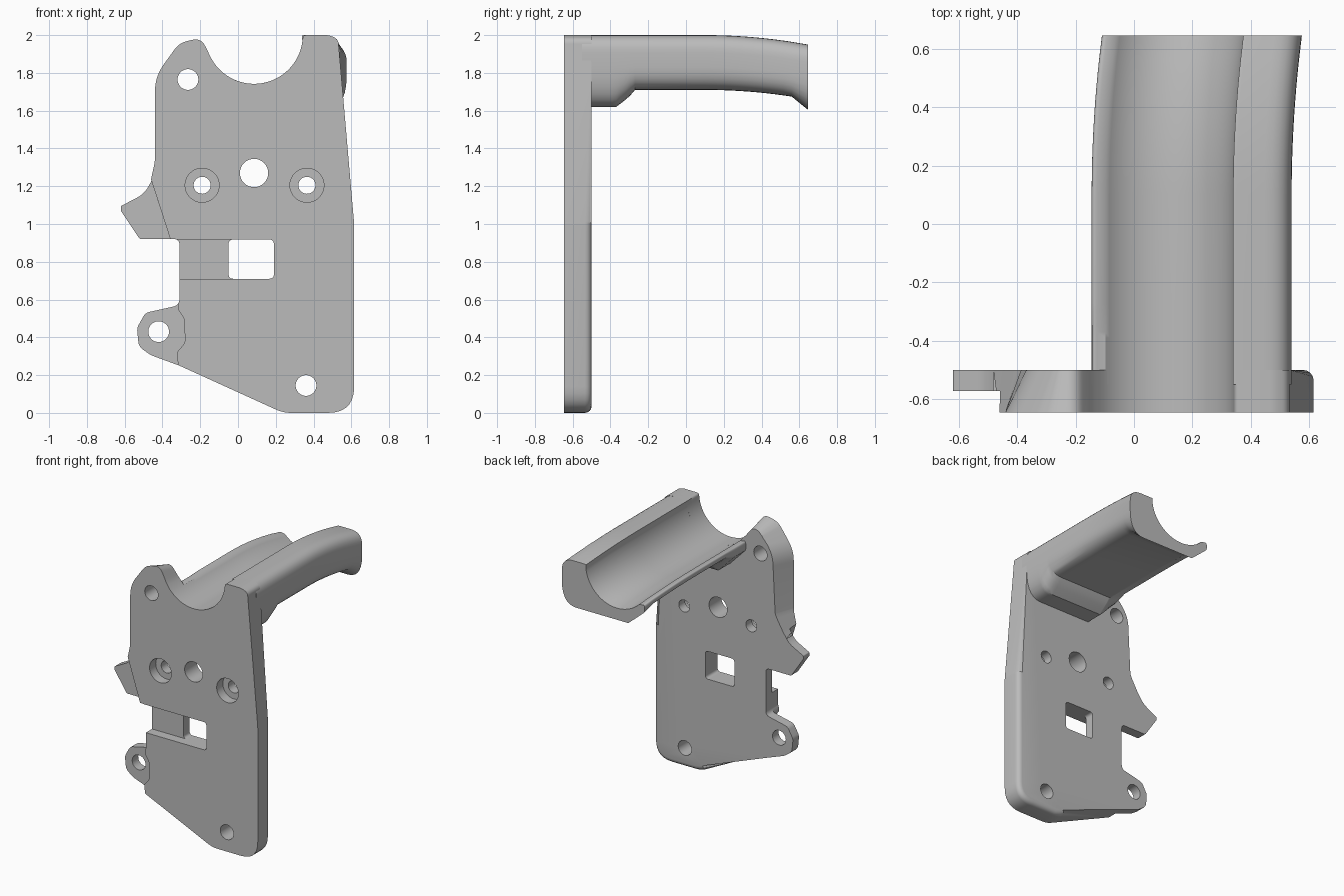
import bpy, bmesh, math
from mathutils import Vector

if "Cube" in bpy.data.objects:
    bpy.data.objects.remove(bpy.data.objects["Cube"], do_unlink=True)

grey = bpy.data.materials.new("plain grey")
grey.use_nodes = True
COLOR = (0.5, 0.5, 0.5, 1)
grey.diffuse_color = COLOR
grey.node_tree.nodes["Principled BSDF"].inputs["Base Color"].default_value = COLOR

FRONT, BACK, STEP = -0.645, -0.5, -0.572   # plate faces and depth of the front recesses


def clamp(v):
    return max(0.0, min(1.0, v))


def rounded(points, n=7):
    """Closed outline from (x, z, radius) corners."""
    out = []
    for i, (x, z, r) in enumerate(points):
        p = Vector((x, z))
        a = Vector(points[i - 1][:2]) - p
        b = Vector(points[(i + 1) % len(points)][:2]) - p
        if r == 0:
            out.append(p)
            continue
        d = min(r / math.tan(a.angle(b) / 2), 0.48 * a.length, 0.48 * b.length)
        s, e = p + a.normalized() * d, p + b.normalized() * d
        for k in range(n + 1):
            t = k / n
            out.append(s * (1 - t) ** 2 + p * 2 * t * (1 - t) + e * t * t)
    return out


def arc(cx, cz, r, a0, a1, n):
    angles = [math.radians(a0 + (a1 - a0) * k / n) for k in range(n + 1)]
    return [(cx + r * math.cos(a), cz + r * math.sin(a), 0) for a in angles]


def loft(name, sections):
    """Solid through equal-length loops of 3D points."""
    bm = bmesh.new()
    loops = [[bm.verts.new(p) for p in s] for s in sections]
    for l0, l1 in zip(loops, loops[1:]):
        for i in range(len(l0)):
            j = (i + 1) % len(l0)
            bm.faces.new((l0[i], l0[j], l1[j], l1[i]))
    bm.faces.new(loops[0])
    bm.faces.new(loops[-1])
    bmesh.ops.recalc_face_normals(bm, faces=bm.faces)
    mesh = bpy.data.meshes.new(name)
    bm.to_mesh(mesh)
    bm.free()
    mesh.materials.append(grey)
    obj = bpy.data.objects.new(name, mesh)
    bpy.context.collection.objects.link(obj)
    return obj


def prism(name, outline, y0, y1):
    return loft(name, [[(x, y, z) for x, z in outline] for y in (y0, y1)])


def boolean(obj, other, operation):
    mod = obj.modifiers.new(operation.title(), "BOOLEAN")
    mod.operation, mod.solver, mod.object = operation, "EXACT", other
    bpy.context.view_layer.objects.active = obj
    bpy.ops.object.modifier_apply(modifier=mod.name)
    bpy.data.objects.remove(other, do_unlink=True)


# Plate outline with saddle, horn, side spur and lower ear
saddle = arc(0.085, 2.0, 0.258, -8, -157, 30)
outline = rounded([
    (-0.31, 0.25, 0.03), (0.24, 0, 0.2), (0.615, 0, 0.14), (0.615, 1.0, 0.2),
    (0.53, 1.98, 0.15), (0.48, 2.0, 0.1), (0.345, 2.0, 0.03)] + saddle + [
    (-0.195, 1.985, 0.08), (-0.31, 1.96, 0.12), (-0.44, 1.78, 0.25),
    (-0.44, 1.33, 0.2), (-0.475, 1.17, 0.15), (-0.62, 1.095, 0.01),
    (-0.62, 1.07, 0.01), (-0.52, 0.92, 0.02), (-0.31, 0.92, 0.03),
    (-0.31, 0.57, 0.04), (-0.49, 0.53, 0.05), (-0.535, 0.45, 0.06),
    (-0.525, 0.35, 0.06), (-0.46, 0.305, 0.06)])
plate = prism("mounting_plate", outline, FRONT, BACK)

# Soften the back rim, then draft the horn toward the back
bm = bmesh.new()
bm.from_mesh(plate.data)
rim = [e for e in bm.edges if all(
    v.co.y > BACK - 0.001 and v.co.x > 0.1 and v.co.z < 1.7 for v in e.verts)]
bmesh.ops.bevel(bm, geom=rim, offset=0.035, segments=4, profile=0.5, affect="EDGES")
for v in bm.verts:
    x, y, z = v.co
    if x < -0.12 and z > 1.2:
        t = (y - FRONT) / (BACK - FRONT)
        v.co.x += 0.07 * t * clamp((z - 1.2) / 0.2) * clamp((-0.22 - x) / 0.15)
        v.co.z -= 0.04 * t * clamp((z - 1.85) / 0.1)
bm.to_mesh(plate.data)
bm.free()

# Front recesses: spur, slot and ear
recesses = {
    "spur_recess": [(-0.465, 1.25, 0), (-0.36, 0.925, 0), (-0.36, 0.85, 0),
                    (-0.8, 0.85, 0), (-0.8, 1.25, 0)],
    "slot_recess": [(-0.4, 0.71, 0), (0.0, 0.71, 0), (0.0, 0.918, 0), (-0.4, 0.918, 0)],
    "ear_recess": [(-0.31, 0.61, 0), (-0.32, 0.55, 0.02), (-0.285, 0.5, 0.05),
                   (-0.28, 0.37, 0.05), (-0.325, 0.32, 0.04), (-0.31, 0.2, 0),
                   (-0.8, 0.2, 0), (-0.8, 0.61, 0)],
}
for name, pts in recesses.items():
    boolean(plate, prism(name, rounded(pts), -0.8, STEP), "DIFFERENCE")

# Cradle: a bent trough, deepened by a gusset at the plate and a flare at the tip
inner = arc(0.085, 2.0, 0.258, -8, -135, 30)
profile = [(p, 0) for p in rounded(inner)]
profile += [(p, clamp((1.83 - p.y) / 0.12)) for p in rounded(
    inner[-1:] + [(-0.145, 1.83, 0.025), (-0.145, 1.79, 0.02), (-0.01, 1.71, 0.03),
                  (0.54, 1.71, 0.12), (0.54, 2.0, 0.15), (0.345, 2.0, 0.03)])[1:]]


def cradle_section(y):
    bend = max(0, (y - 0.1) / 0.545) ** 2
    gusset = 0.09 * clamp((-0.27 - y) / 0.1) ** 0.8
    drop = gusset + 0.055 * clamp((y - 0.56) / 0.085)
    return [(p.x + 0.035 * bend, y, p.y - 0.05 * bend - drop * w) for p, w in profile]


stations = [-0.55, -0.45, -0.39, -0.37, -0.35, -0.32, -0.295, -0.27, 0.1]
stations += [0.1 + 0.046 * k for k in range(1, 11)] + [0.645]
cradle = loft("cradle", [cradle_section(y) for y in stations])

# Through holes, counterbores and window
holes = [(0.085, 1.27, 0.075), (-0.265, 1.765, 0.055), (0.36, 0.145, 0.055),
         (-0.42, 0.43, 0.055), (-0.19, 1.205, 0.045), (0.365, 1.205, 0.045)]
for x, z, r in holes:
    circle = [p[:2] for p in arc(x, z, r, 0, 348.75, 31)]
    boolean(plate, prism("hole", circle, -0.8, -0.4), "DIFFERENCE")
for x in (-0.19, 0.365):
    circle = [p[:2] for p in arc(x, 1.205, 0.09, 0, 351, 39)]
    boolean(plate, prism("counterbore", circle, -0.8, STEP), "DIFFERENCE")
window = rounded([(-0.05, 0.71, 0.025), (0.19, 0.71, 0.025),
                  (0.19, 0.918, 0.025), (-0.05, 0.918, 0.025)])
boolean(plate, prism("window", window, -0.8, -0.4), "DIFFERENCE")

# Smooth shading with sharp edges kept
for obj in (plate, cradle):
    bpy.ops.object.select_all(action="DESELECT")
    obj.select_set(True)
    bpy.context.view_layer.objects.active = obj
    bpy.ops.object.shade_smooth_by_angle(angle=math.radians(35))
